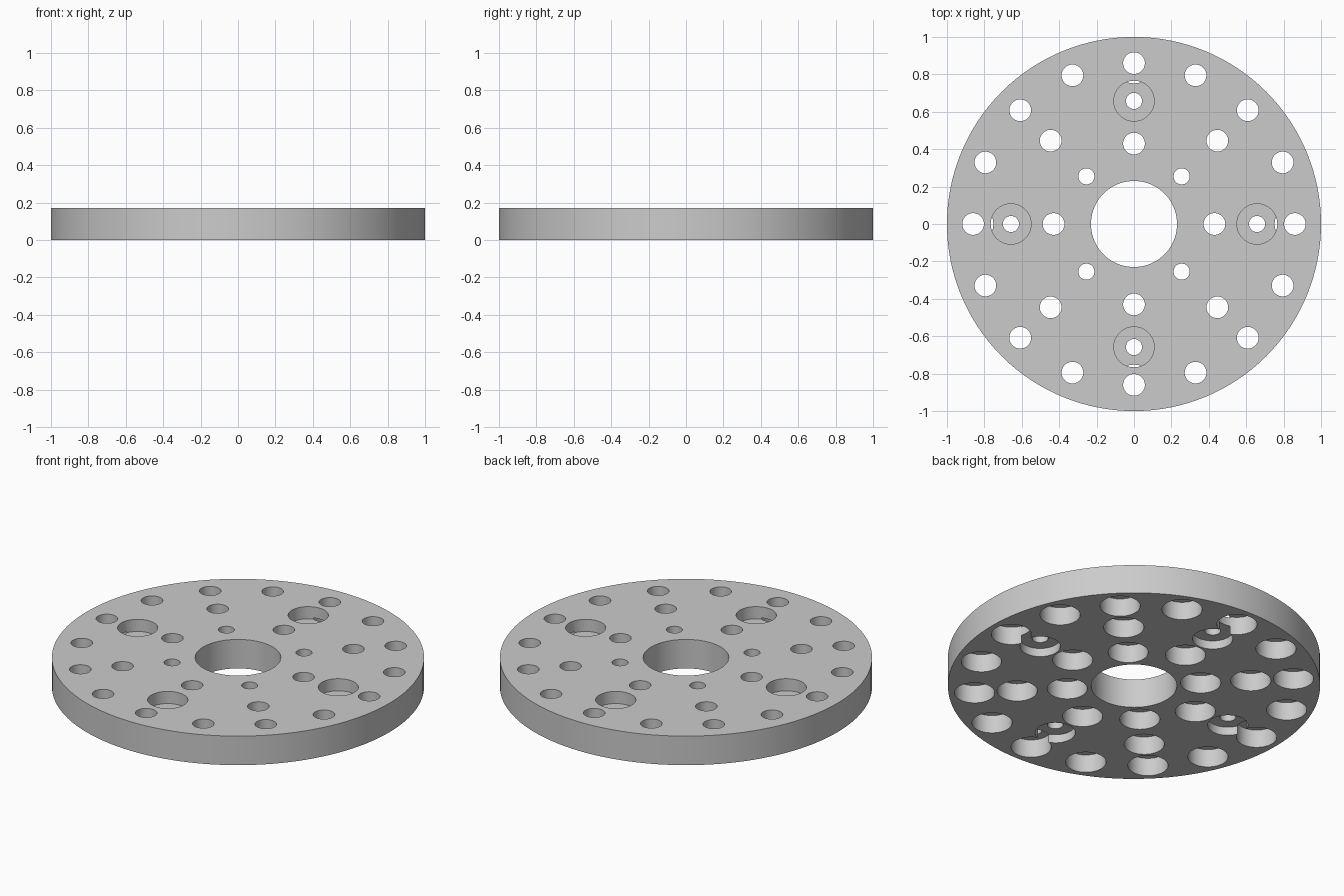
import bpy, bmesh, math
from mathutils import Vector

default = bpy.data.objects.get("Cube")
if default:
    bpy.data.objects.remove(default, do_unlink=True)

HEIGHT = 0.172
OVER = 0.05          # cutter overshoot past the faces
RECESS = 0.108       # wide counterbore radius
PIN, BOLT, BORE = 0.043, 0.058, 0.23

metal = bpy.data.materials.new("plain grey")
metal.use_nodes = True
grey = (0.6, 0.6, 0.6, 1)
metal.diffuse_color = grey
metal.node_tree.nodes["Principled BSDF"].inputs["Base Color"].default_value = grey


def lathe(bm, profile, centre, sides):
    """Closed solid of revolution from (radius, z) pairs."""
    rings = []
    for r, z in profile:
        angles = [2 * math.pi * i / sides for i in range(sides)]
        rings.append([bm.verts.new((centre.x + r * math.cos(a),
                                    centre.y + r * math.sin(a), z)) for a in angles])
    for low, high in zip(rings, rings[1:]):
        for i in range(sides):
            j = (i + 1) % sides
            bm.faces.new((low[i], low[j], high[j], high[i]))
    bm.faces.new(rings[0][::-1])
    bm.faces.new(rings[-1])


def circle_of(count, radius, start=0):
    """Evenly spaced points on a bolt circle."""
    for i in range(count):
        a = math.radians(start) + 2 * math.pi * i / count
        yield Vector((radius * math.cos(a), radius * math.sin(a)))


def make_object(name, bm):
    bmesh.ops.recalc_face_normals(bm, faces=bm.faces)
    mesh = bpy.data.meshes.new(name)
    bm.to_mesh(mesh)
    bm.free()
    mesh.materials.append(metal)
    obj = bpy.data.objects.new(name, mesh)
    bpy.context.collection.objects.link(obj)
    return obj


def stepped(radius):
    """Through hole with a deep recess underneath."""
    return [(RECESS, -OVER), (RECESS, 0.107), (radius, 0.107), (radius, HEIGHT + OVER)]


# Round plate
bm = bmesh.new()
lathe(bm, [(1, 0), (1, HEIGHT)], Vector((0, 0)), 128)
plate = make_object("drilled_plate", bm)

# Holes recessed from below: outer ring, diagonals, inner ring and pins
bm = bmesh.new()
for count, ring, start, radius in ((16, 0.86, 0, BOLT), (4, 0.63, 45, BOLT),
                                   (4, 0.43, 0, BOLT), (4, 0.36, 45, PIN)):
    for point in circle_of(count, ring, start):
        lathe(bm, stepped(radius), point, 48)
recessed_holes = make_object("recessed_hole_cutter", bm)

# Mounting holes recessed from both sides, and the centre bore
bm = bmesh.new()
mount = [(RECESS, -OVER), (RECESS, 0.05), (PIN, 0.05), (PIN, 0.1),
         (RECESS, 0.1), (RECESS, HEIGHT + OVER)]
for point in circle_of(4, 0.658):
    lathe(bm, mount, point, 48)
lathe(bm, [(BORE, -OVER), (BORE, HEIGHT + OVER)], Vector((0, 0)), 96)
mount_holes = make_object("mount_hole_cutter", bm)

# Cut the plate, then shade it with sharp rims
bpy.ops.object.select_all(action='DESELECT')
plate.select_set(True)
bpy.context.view_layer.objects.active = plate
for cutter in (recessed_holes, mount_holes):
    cut = plate.modifiers.new(cutter.name, 'BOOLEAN')
    cut.operation = 'DIFFERENCE'
    cut.solver = 'EXACT'
    cut.object = cutter
    bpy.ops.object.modifier_apply(modifier=cut.name)
    bpy.data.objects.remove(cutter, do_unlink=True)
bpy.ops.object.shade_smooth_by_angle(angle=math.radians(30))
